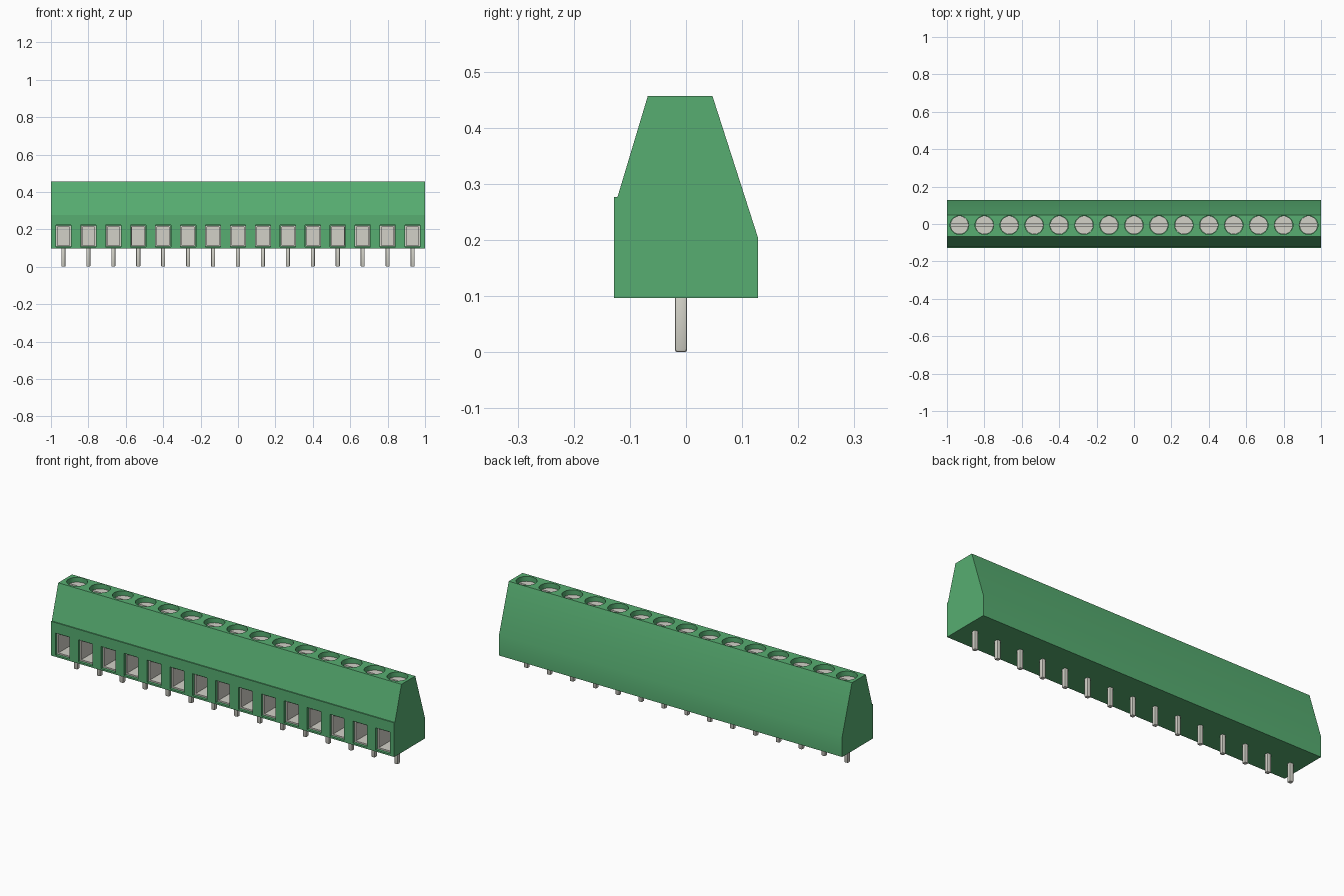
import bpy
import bmesh
from mathutils import Matrix, Vector

if "Cube" in bpy.data.objects:
    bpy.data.objects.remove(bpy.data.objects["Cube"], do_unlink=True)

COUNT = 15
PITCH = 2 / COUNT
FIRST = -1 + PITCH / 2
SCREW_Y = -0.006


def material(name, rgb):
    mat = bpy.data.materials.new(name)
    mat.use_nodes = True
    color = (*rgb, 1)
    mat.diffuse_color = color
    mat.node_tree.nodes["Principled BSDF"].inputs["Base Color"].default_value = color
    return mat


green = material("green plastic", (0.095, 0.42, 0.166))
metal = material("pale grey metal", (0.645, 0.638, 0.572))


def finish(bm, name, mat, x=0.0):
    bmesh.ops.recalc_face_normals(bm, faces=bm.faces)
    mesh = bpy.data.meshes.new(name)
    bm.to_mesh(mesh)
    bm.free()
    mesh.materials.append(mat)
    obj = bpy.data.objects.new(name, mesh)
    obj.location.x = x
    bpy.context.collection.objects.link(obj)
    return obj


def add_box(bm, low, high):
    low, high = Vector(low), Vector(high)
    matrix = Matrix.Translation((low + high) / 2) @ Matrix.Diagonal((*(high - low), 1))
    bmesh.ops.create_cube(bm, size=1, matrix=matrix)


def add_cylinder(bm, radius, low, high):
    bmesh.ops.create_cone(bm, cap_ends=True, segments=32, radius1=radius, radius2=radius,
                          depth=high - low,
                          matrix=Matrix.Translation((0, SCREW_Y, (low + high) / 2)))


def repeat(obj):
    array = obj.modifiers.new("row", "ARRAY")
    array.count = COUNT
    array.use_relative_offset = False
    array.use_constant_offset = True
    array.constant_offset_displace = (PITCH, 0, 0)


def cut(obj, cutter):
    cutter.hide_render = True
    cutter.hide_set(True)
    mod = obj.modifiers.new("cut", "BOOLEAN")
    mod.operation = "DIFFERENCE"
    mod.solver = "EXACT"
    mod.object = cutter
    apply_modifiers(obj)
    bpy.data.objects.remove(cutter, do_unlink=True)


def select(obj):
    bpy.ops.object.select_all(action="DESELECT")
    obj.select_set(True)
    bpy.context.view_layer.objects.active = obj


def apply_modifiers(obj):
    select(obj)
    for mod in list(obj.modifiers):
        bpy.ops.object.modifier_apply(modifier=mod.name)


def smooth(obj):
    select(obj)
    bpy.ops.object.shade_smooth_by_angle(angle=0.6)


# Housing: side profile extruded along x
profile = [(-0.128, 0.097), (0.128, 0.097), (0.128, 0.205), (0.047, 0.457),
           (-0.068, 0.457), (-0.122, 0.277), (-0.128, 0.277)]
bm = bmesh.new()
face = bm.faces.new([bm.verts.new((-1, y, z)) for y, z in profile])
side = bmesh.ops.extrude_face_region(bm, geom=[face])["geom"]
bmesh.ops.translate(bm, verts=[v for v in side if isinstance(v, bmesh.types.BMVert)],
                    vec=(2, 0, 0))
housing = finish(bm, "housing", green)

# Wire windows in the front
bm = bmesh.new()
add_box(bm, (-0.041, -0.2, 0.106), (0.041, 0.04, 0.222))
window_cutter = finish(bm, "window_cutter", green, FIRST)
repeat(window_cutter)
cut(housing, window_cutter)

# Screw wells in the top
bm = bmesh.new()
add_cylinder(bm, 0.05, 0.33, 0.5)
well_cutter = finish(bm, "well_cutter", green, FIRST)
repeat(well_cutter)
cut(housing, well_cutter)
smooth(housing)

# Wire clamps: metal boxes, open at the front
bm = bmesh.new()
add_box(bm, (-0.04, -0.115, 0.107), (0.04, 0.039, 0.221))
front = min(bm.faces, key=lambda f: f.calc_center_median().y)
bmesh.ops.inset_region(bm, faces=[front], thickness=0.011)
mouth = bmesh.ops.extrude_discrete_faces(bm, faces=[front])["faces"][0]
bmesh.ops.translate(bm, verts=mouth.verts, vec=(0, 0.13, 0))
clamps = finish(bm, "wire_clamps", metal, FIRST)
repeat(clamps)

# Slotted screws
bm = bmesh.new()
add_cylinder(bm, 0.0485, 0.325, 0.432)
screws = finish(bm, "screws", metal, FIRST)
bm = bmesh.new()
add_box(bm, (-0.1, SCREW_Y - 0.006, 0.417), (0.1, SCREW_Y + 0.006, 0.5))
cut(screws, finish(bm, "slot_cutter", metal, FIRST))
smooth(screws)
repeat(screws)

# Solder pins with rounded edges
bm = bmesh.new()
add_box(bm, (-0.011, -0.02, 0), (0.011, 0.002, 0.105))
bmesh.ops.bevel(bm, geom=list(bm.edges), offset=0.005, segments=2, profile=0.5,
                affect="EDGES")
pins = finish(bm, "solder_pins", metal, FIRST)
smooth(pins)
repeat(pins)
